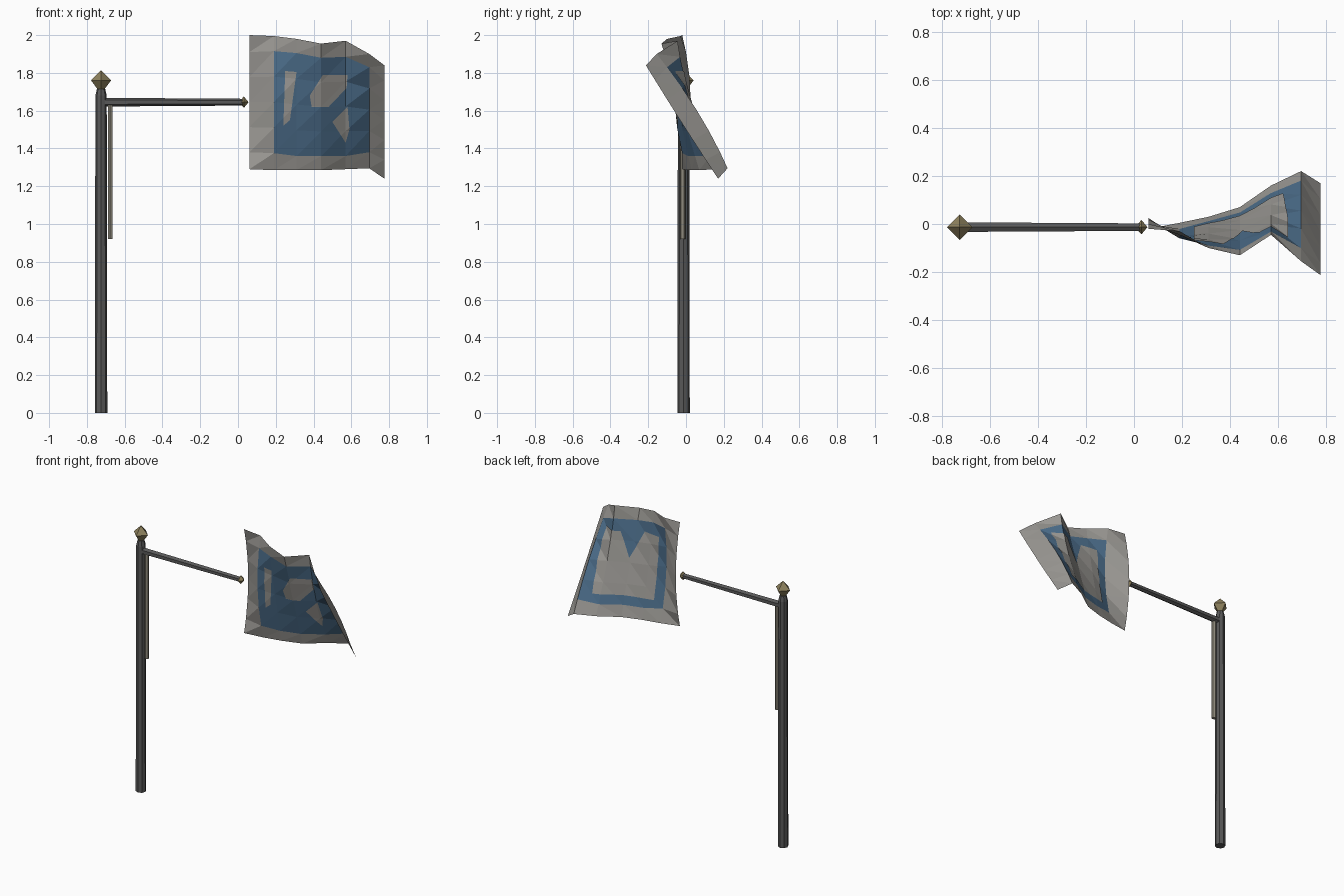
import bpy, bmesh
from mathutils import Vector

if "Cube" in bpy.data.objects:
    bpy.data.objects.remove(bpy.data.objects["Cube"])

def material(name, rgb):
    m = bpy.data.materials.new(name)
    m.diffuse_color = (*rgb, 1)
    m.use_nodes = True
    m.node_tree.nodes["Principled BSDF"].inputs["Base Color"].default_value = m.diffuse_color
    return m

IRON = material("dark_iron", (0.10, 0.10, 0.10))
BRASS = material("brass", (0.27, 0.22, 0.11))
ROPE = material("rope", (0.27, 0.25, 0.20))
CLOTH = material("pale_cloth", (0.32, 0.31, 0.29))
BLUE = material("blue_cloth", (0.07, 0.15, 0.25))

PX, PY = -0.725, -0.013   # pole axis

def finish(name, bm, *mats):
    me = bpy.data.meshes.new(name)
    bm.to_mesh(me)
    bm.free()
    ob = bpy.data.objects.new(name, me)
    for m in mats:
        me.materials.append(m)
    bpy.context.collection.objects.link(ob)
    return ob

def spindle(name, sides, origin, direction, profile, mat):
    """Faceted turned part: profile holds (distance along axis, radius)."""
    d = Vector(direction).normalized()
    rot = d.to_track_quat('Z', 'Y')
    bm = bmesh.new()
    for (a, ra), (b, rb) in zip(profile, profile[1:]):
        ret = bmesh.ops.create_cone(bm, segments=sides, radius1=ra, radius2=rb,
                                    depth=b - a, cap_ends=False)
        bmesh.ops.translate(bm, verts=ret["verts"], vec=(0, 0, (a + b) / 2))
    bmesh.ops.remove_doubles(bm, verts=bm.verts, dist=1e-4)
    bmesh.ops.holes_fill(bm, edges=bm.edges, sides=0)
    bmesh.ops.recalc_face_normals(bm, faces=bm.faces)
    for v in bm.verts:
        v.co = rot @ v.co + Vector(origin)
    return finish(name, bm, mat)

# Pole, arm, their pointed ends and the hanging cord
UP, RIGHT = (0, 0, 1), (1, 0, 0)
spindle("pole", 8, (PX, PY, 0), UP,
        [(0, 0.033), (1.66, 0.030), (1.68, 0.030), (1.715, 0.022)], IRON)
spindle("pole_finial", 4, (PX, PY, 1.705), UP,
        [(0, 0.012), (0.055, 0.053), (0.108, 0)], BRASS)
spindle("arm", 6, (PX, PY, 1.645), RIGHT, [(0, 0.023), (0.75, 0.018)], IRON)
spindle("arm_finial", 4, (0.013, PY, 1.645), RIGHT,
        [(0, 0.01), (0.018, 0.03), (0.043, 0)], BRASS)
spindle("cord", 6, (-0.677, PY - 0.005, 0.92), UP, [(0, 0.0145), (0.71, 0.0145)], ROPE)

# Flag columns: x, top z, field top z, field bottom z, bottom z, y at top / middle / bottom
COLS = [
    (0.06, 2.00, 1.91, 1.38, 1.29, -0.020, 0.025, -0.020),
    (0.19, 1.995, 1.915, 1.375, 1.285, -0.030, -0.060, 0.005),
    (0.31, 1.98, 1.905, 1.36, 1.285, -0.100, -0.045, 0.030),
    (0.44, 1.955, 1.88, 1.36, 1.285, -0.130, -0.030, 0.070),
    (0.57, 1.97, 1.885, 1.36, 1.29, -0.045, 0.030, 0.160),
    (0.695, 1.90, 1.83, 1.38, 1.295, -0.155, 0.060, 0.220),
    (0.775, 1.84, 1.76, 1.34, 1.24, -0.212, -0.025, 0.170),
]
ROWS = 6

def flag_mesh():
    bm = bmesh.new()
    grid = []
    for x, zt, ft, fb, zb, y0, y1, y2 in COLS:
        zs = [zt] + [ft + (fb - ft) * i / (ROWS - 2) for i in range(ROWS - 1)] + [zb]
        col = []
        for z in zs:
            t = (zt - z) / (zt - zb)
            y = y0 * (2*t*t - 3*t + 1) + y1 * 4*t*(1 - t) + y2 * (2*t*t - t)
            col.append(bm.verts.new((x, y, z)))
        grid.append(col)
    for i in range(len(COLS) - 1):
        for j in range(ROWS):
            a, b = grid[i][j], grid[i][j + 1]
            c, d = grid[i + 1][j + 1], grid[i + 1][j]
            inside = 0 < i < len(COLS) - 2 and 0 < j < ROWS - 1
            for tri in ((a, b, d), (b, c, d)):
                bm.faces.new(tri).material_index = int(inside)
    return bm

finish("flag", flag_mesh(), CLOTH, BLUE)

def patch(name, outline, offset):
    """Cut a convex outline (x, z, anticlockwise) from the cloth and lift it off."""
    bm = flag_mesh()
    for (x0, z0), (x1, z1) in zip(outline, outline[1:] + outline[:1]):
        bmesh.ops.bisect_plane(bm, geom=bm.verts[:] + bm.edges[:] + bm.faces[:],
                               plane_co=(x0, 0, z0), plane_no=(z1 - z0, 0, x0 - x1),
                               clear_outer=True)
    for f in bm.faces:
        f.material_index = 0
    bmesh.ops.translate(bm, verts=bm.verts, vec=(0, offset, 0))
    finish(name, bm, CLOTH)

# Pale shapes on the front of the field
FRONT = [
    [(0.24, 1.52), (0.275, 1.55), (0.31, 1.805), (0.25, 1.81)],
    [(0.39, 1.62), (0.48, 1.62), (0.575, 1.72), (0.58, 1.79), (0.45, 1.79), (0.38, 1.68)],
    [(0.50, 1.54), (0.57, 1.43), (0.59, 1.50), (0.58, 1.62)],
]
for i, outline in enumerate(FRONT):
    patch(f"front_patch_{i + 1}", outline, -0.005)

# Large pale panel with a notch on the back
BACK = [
    [(0.25, 1.42), (0.62, 1.42), (0.64, 1.65), (0.25, 1.65)],
    [(0.25, 1.65), (0.45, 1.65), (0.37, 1.83), (0.25, 1.83)],
    [(0.45, 1.65), (0.64, 1.65), (0.64, 1.81), (0.52, 1.81)],
]
for i, outline in enumerate(BACK):
    patch(f"back_panel_{i + 1}", outline, 0.005)
